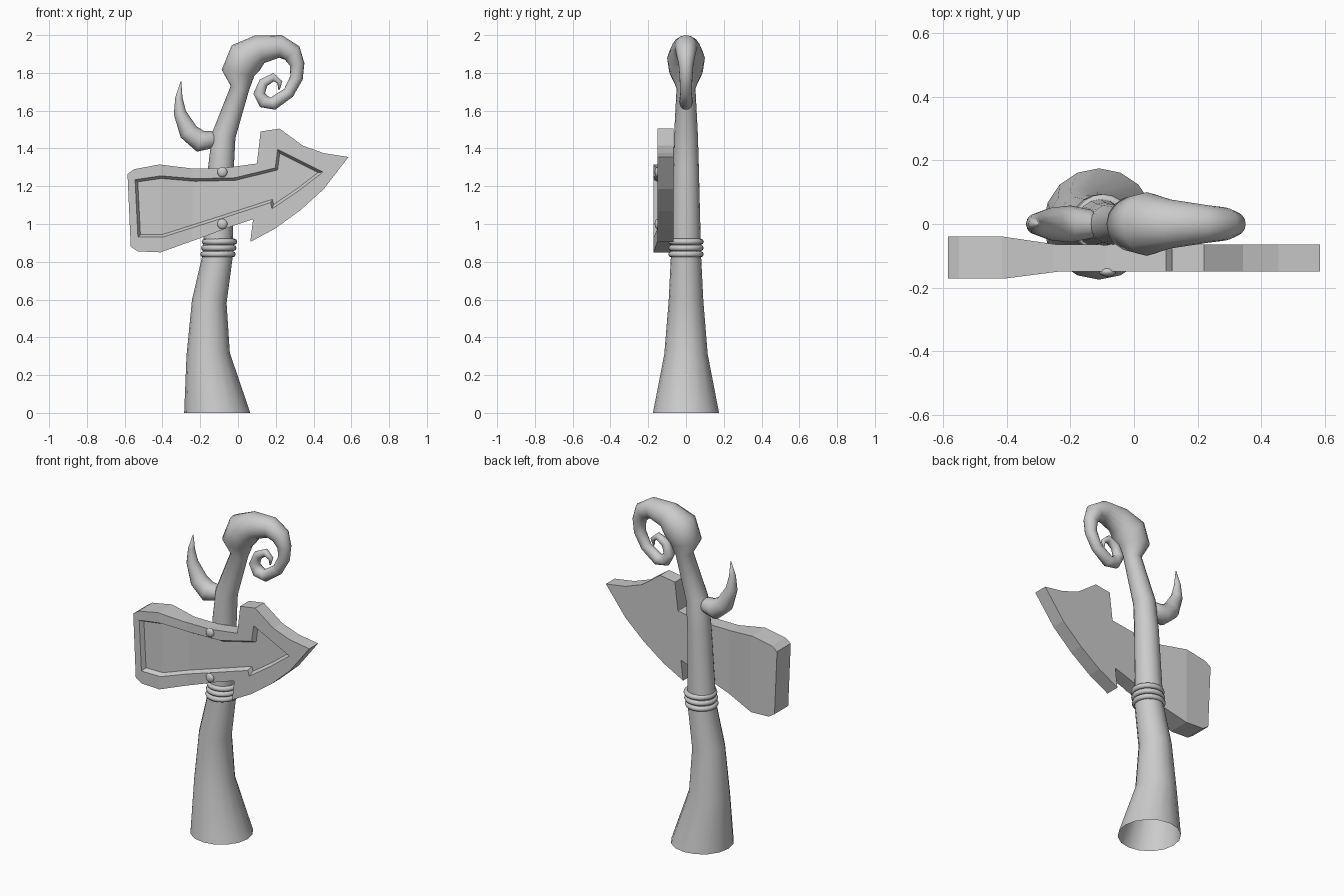
import bpy, bmesh, math
from mathutils import Vector

if "Cube" in bpy.data.objects:
    bpy.data.objects.remove(bpy.data.objects["Cube"])


def finish(bm, name, smooth):
    bmesh.ops.recalc_face_normals(bm, faces=bm.faces)
    for f in bm.faces:
        f.smooth = smooth
    me = bpy.data.meshes.new(name)
    bm.to_mesh(me)
    bm.free()
    ob = bpy.data.objects.new(name, me)
    bpy.context.collection.objects.link(ob)
    return ob


def tube(name, path, sides, cap_start):
    """Sweep a circle along (x, z, radius) points in the XZ plane."""
    bm = bmesh.new()
    pts = [Vector((x, 0, z)) for x, z, r in path]
    rings = []
    for i, (p, (_, _, r)) in enumerate(zip(pts, path)):
        t = (pts[min(i + 1, len(pts) - 1)] - pts[max(i - 1, 0)]).normalized()
        if i == 0 and not cap_start:
            t = Vector((0, 0, 1))          # flat foot on the ground
        n = Vector((t.z, 0, -t.x))
        ring = []
        for k in range(sides):
            a = 2 * math.pi * k / sides
            ring.append(bm.verts.new(p + n * r * math.cos(a) + Vector((0, r * math.sin(a), 0))))
        rings.append(ring)
    for a, b in zip(rings, rings[1:]):
        for k in range(sides):
            j = (k + 1) % sides
            bm.faces.new((a[k], a[j], b[j], b[k]))
    bm.faces.new(rings[-1])
    if cap_start:
        bm.faces.new(rings[0])
    return finish(bm, name, True)


# Trunk with swollen neck and curled tip, open underneath
tube("trunk", [
    (-.11, 0, .175), (-.158, .31, .115), (-.152, .59, .092), (-.108, .83, .08),
    (-.09, 1.3, .068), (-.075, 1.47, .063), (.01, 1.72, .05), (.0, 1.80, .088),
    (.04, 1.878, .1), (.115, 1.925, .077), (.225, 1.94, .06), (.287, 1.905, .052),
    (.313, 1.845, .039), (.31, 1.775, .034), (.268, 1.695, .031), (.185, 1.637, .034),
    (.138, 1.648, .036), (.112, 1.69, .031), (.135, 1.748, .026), (.188, 1.777, .022),
    (.222, 1.75, .014), (.217, 1.712, .004)], 16, False)

# Thorn branch
tube("thorn", [
    (-.113, 1.45, .03), (-.135, 1.447, .045), (-.2, 1.438, .058), (-.262, 1.488, .051),
    (-.308, 1.59, .033), (-.313, 1.67, .019), (-.302, 1.755, .002)], 12, True)

# Three binding rings
for i in range(3):
    bpy.ops.mesh.primitive_torus_add(
        major_segments=20, minor_segments=8, major_radius=.078, minor_radius=.016,
        location=(-.106 + .004 * i, 0, .84 + .033 * i))
    ring = bpy.context.object
    ring.name = f"binding_ring_{i + 1}"
    bpy.ops.object.shade_smooth()

# Arrow board: outline and recessed panel, as (x, z)
OUTER = [(-.585, 1.265), (-.55, 1.29), (-.417, 1.315), (-.253, 1.295), (-.085, 1.295),
         (.10, 1.32), (.12, 1.49), (.22, 1.505), (.343, 1.415), (.454, 1.375),
         (.585, 1.355), (.454, 1.185), (.327, 1.07), (.195, .975), (.065, .905),
         (.08, 1.025), (-.04, .985), (-.2, .925), (-.41, .85), (-.53, .855), (-.568, .88)]
INNER = [(-.545, 1.235), (-.407, 1.255), (-.227, 1.24), (-.016, 1.245), (.197, 1.297),
         (.21, 1.395), (.45, 1.275), (.327, 1.18), (.18, 1.08), (.172, 1.113),
         (-.085, 1.03), (-.40, .93), (-.53, .93)]
FRONT, BACK, DEPTH = -.15, -.065, .025

bm = bmesh.new()


def loop(pts, y):
    vs = [bm.verts.new((x, y, z)) for x, z in pts]
    return vs, [bm.edges.new((vs[i - 1], vs[i])) for i in range(len(vs))]


front_v, front_e = loop(OUTER, FRONT)
panel_v, panel_e = loop(INNER, FRONT)
bmesh.ops.triangle_fill(bm, use_beauty=True, edges=front_e + panel_e, normal=(0, -1, 0))
back_v, _ = loop(OUTER, BACK)
bm.faces.new(back_v)
for i in range(len(OUTER)):
    bm.faces.new((front_v[i - 1], front_v[i], back_v[i], back_v[i - 1]))
panel = bm.faces.new(panel_v)
bm.normal_update()
bmesh.ops.inset_individual(bm, faces=[panel], thickness=.014, use_even_offset=True)
for v in panel.verts:
    v.co.y = FRONT + DEPTH
# The tail end of the board thickens
for x in (-.41, -.24):
    bmesh.ops.bisect_plane(bm, geom=bm.verts[:] + bm.edges[:] + bm.faces[:],
                           plane_co=(x, 0, 0), plane_no=(1, 0, 0))
for v in bm.verts:
    t = min(max((-.24 - v.co.x) / .17, 0), 1)
    v.co.y += .025 * t if v.co.y > -.08 else -.022 * t
finish(bm, "arrow_board", False)

# Nail heads
for i, z in enumerate((1.275, 1.0)):
    bpy.ops.mesh.primitive_uv_sphere_add(segments=12, ring_count=8, radius=.027,
                                         location=(-.083, FRONT, z))
    nail = bpy.context.object
    nail.name = f"nail_{i + 1}"
    nail.scale.y = .6
    bpy.ops.object.shade_smooth()
